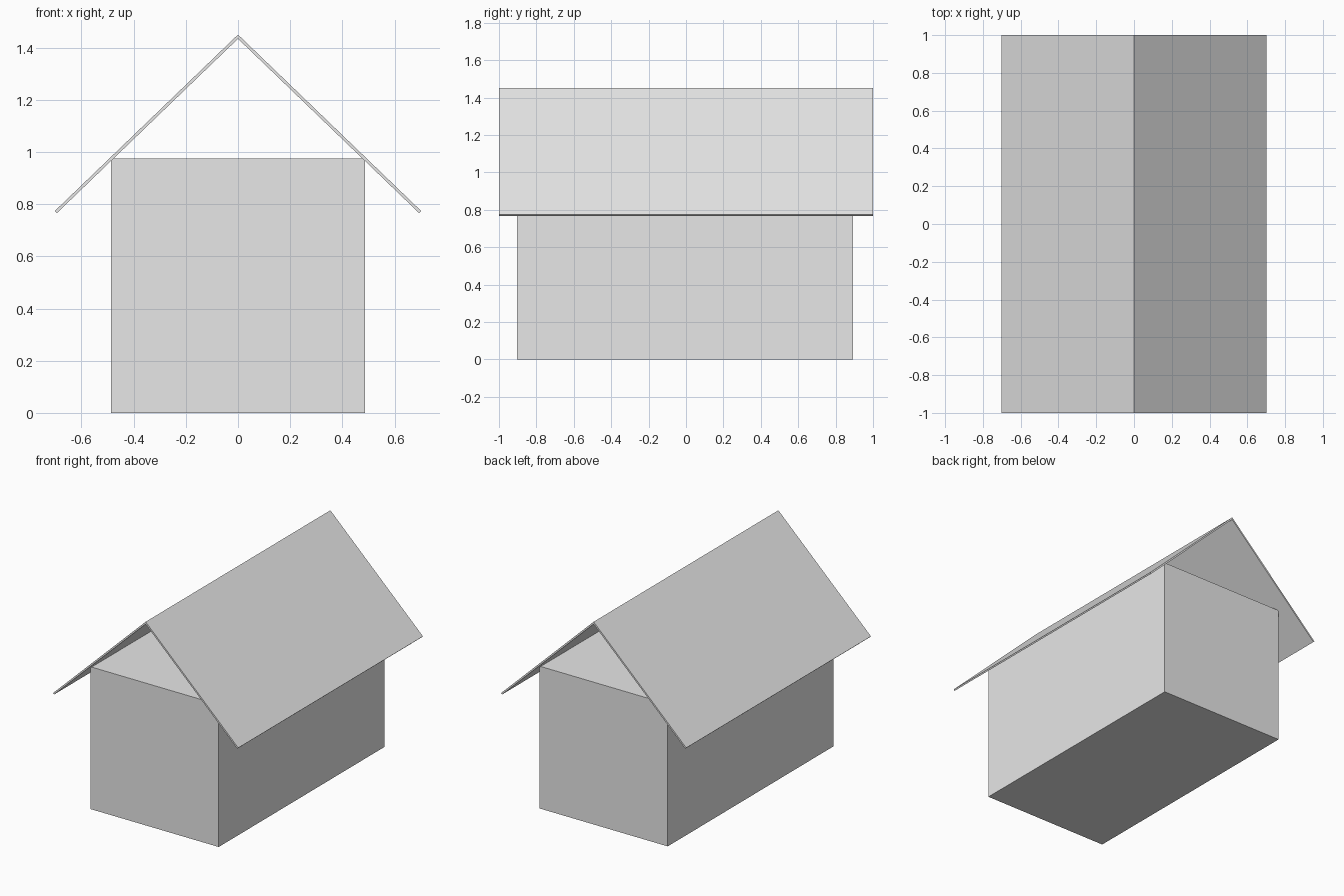
import bpy
import bmesh

if "Cube" in bpy.data.objects:
    bpy.data.objects.remove(bpy.data.objects["Cube"])

grey = bpy.data.materials.new("light grey")
grey.diffuse_color = (0.8, 0.8, 0.8, 1)
grey.use_nodes = True
grey.node_tree.nodes["Principled BSDF"].inputs["Base Color"].default_value = grey.diffuse_color


def extrude_profile(name, profile, y0, y1):
    """Solid made from an x-z outline swept along y."""
    bm = bmesh.new()
    face = bm.faces.new([bm.verts.new((x, y0, z)) for x, z in profile])
    moved = bmesh.ops.extrude_face_region(bm, geom=[face])["geom"]
    verts = [v for v in moved if isinstance(v, bmesh.types.BMVert)]
    bmesh.ops.translate(bm, verts=verts, vec=(0, y1 - y0, 0))
    bmesh.ops.recalc_face_normals(bm, faces=bm.faces)
    mesh = bpy.data.meshes.new(name)
    bm.to_mesh(mesh)
    bm.free()
    mesh.materials.append(grey)
    obj = bpy.data.objects.new(name, mesh)
    bpy.context.collection.objects.link(obj)
    return obj


# House body: a plain closed box
w, h = 0.486, 0.975
extrude_profile("house_body", [(-w, 0), (w, 0), (w, h), (-w, h)], -0.903, 0.892)

# Roof: two thin sloping panels meeting at the ridge, with square-cut eaves
for side, name in ((-1, "roof_panel_left"), (1, "roof_panel_right")):
    panel = [(0, 1.45), (side * 0.702, 0.774), (side * 0.694, 0.766), (0, 1.434)]
    extrude_profile(name, panel, -1, 1)
